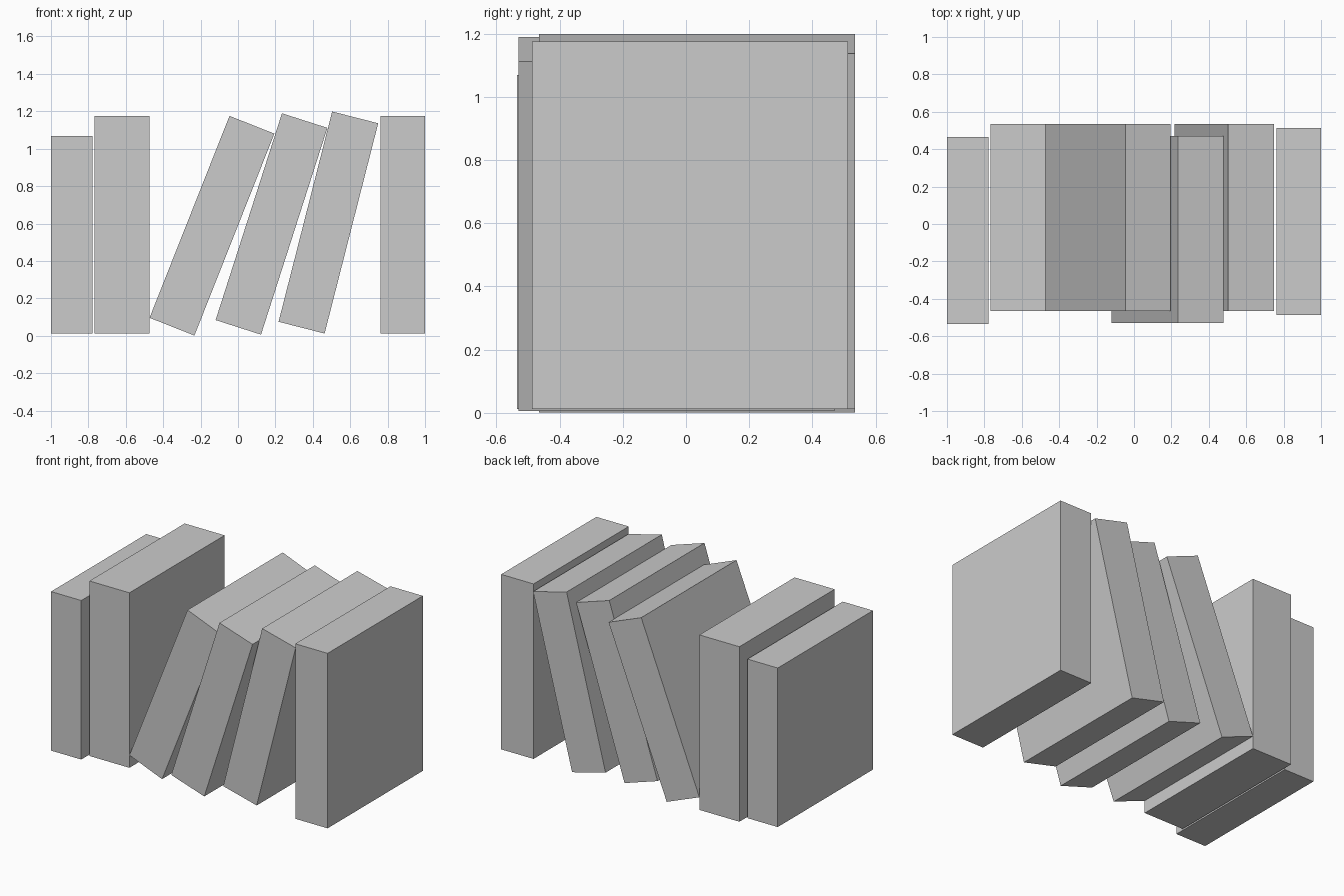
import bpy, bmesh
from math import radians
from mathutils import Matrix, Vector

if "Cube" in bpy.data.objects:
    bpy.data.objects.remove(bpy.data.objects["Cube"])


def add_book(name, corner_x, corner_z, width, height, lean, y_front, depth=1.0):
    """Box placed by its lower right edge and tipped to the right about it."""
    bm = bmesh.new()
    bmesh.ops.create_cube(bm, size=1)
    bmesh.ops.scale(bm, vec=Vector((width, depth, height)), verts=bm.verts)
    bmesh.ops.translate(bm, vec=Vector((-width / 2, depth / 2, height / 2)), verts=bm.verts)
    mesh = bpy.data.meshes.new(name)
    bm.to_mesh(mesh)
    bm.free()
    book = bpy.data.objects.new(name, mesh)
    book.location = (corner_x, y_front, corner_z)
    book.rotation_euler = (0, radians(lean), 0)
    bpy.context.collection.objects.link(book)


# Upright books on the left
add_book("short_upright_book", -0.778, 0.012, 0.222, 1.057, 0, -0.535)
add_book("thick_upright_book", -0.473, 0.012, 0.294, 1.163, 0, -0.465)

# Leaning books in the middle
add_book("leaning_book_left", -0.233, 0.001, 0.258, 1.161, 21.6, -0.465)
add_book("leaning_book_middle", 0.123, 0.006, 0.255, 1.161, 17.8, -0.53)
add_book("leaning_book_right", 0.463, 0.012, 0.254, 1.160, 14.3, -0.465)

# Upright book on the right
add_book("end_upright_book", 1.0, 0.012, 0.238, 1.163, 0, -0.487)
